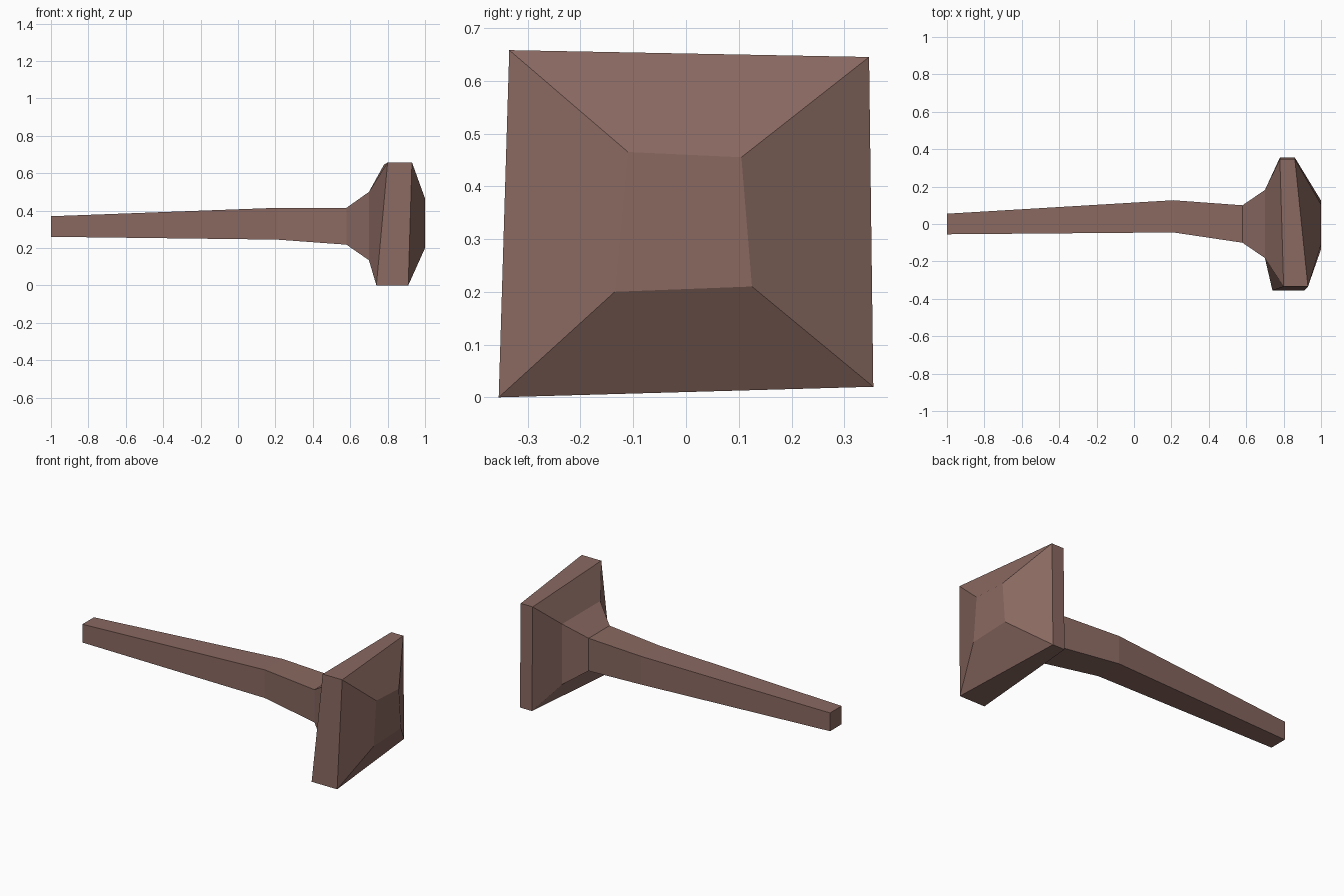
import bpy, bmesh

if "Cube" in bpy.data.objects:
    bpy.data.objects.remove(bpy.data.objects["Cube"])

brown = bpy.data.materials.new("dusty_brown")
brown.diffuse_color = (0.254, 0.141, 0.119, 1)
brown.use_nodes = True
brown.node_tree.nodes["Principled BSDF"].inputs["Base Color"].default_value = brown.diffuse_color


def box_ring(x, y0, y1, z0, z1):
    """Rectangular cross-section across the x axis."""
    return [(x, y0, z0), (x, y1, z0), (x, y1, z1), (x, y0, z1)]


def ring(xs, yz):
    """Uneven cross-section: one x for each (y, z) corner."""
    return [(x, y, z) for x, (y, z) in zip(xs, yz)]


def loft(name, rings):
    bm = bmesh.new()
    loops = [[bm.verts.new(p) for p in r] for r in rings]
    for a, b in zip(loops, loops[1:]):
        for i in range(4):
            j = (i + 1) % 4
            bm.faces.new((a[i], a[j], b[j], b[i]))
    bm.faces.new(loops[0])
    bm.faces.new(loops[-1])
    bmesh.ops.recalc_face_normals(bm, faces=bm.faces)
    mesh = bpy.data.meshes.new(name)
    bm.to_mesh(mesh)
    bm.free()
    mesh.materials.append(brown)
    obj = bpy.data.objects.new(name, mesh)
    bpy.context.collection.objects.link(obj)


# Hand-hewn square outline of the head rim
rim = [(-0.355, 0.0), (0.355, 0.02), (0.347, 0.645), (-0.335, 0.658)]
tip = [(-0.135, 0.20), (0.125, 0.21), (0.105, 0.455), (-0.11, 0.465)]

# Slightly bent tapering shaft, flaring through the neck into a bevelled head
loft("shaft_and_head", [
    box_ring(-1.0, -0.055, 0.055, 0.26, 0.37),
    box_ring(0.21, -0.045, 0.127, 0.245, 0.415),
    box_ring(0.58, -0.10, 0.10, 0.218, 0.415),
    box_ring(0.70, -0.182, 0.182, 0.135, 0.50),
    ring((0.74, 0.78, 0.78, 0.80), rim),
    ring((0.91, 0.86, 0.86, 0.93), rim),
    ring((1.0,) * 4, tip),
])
